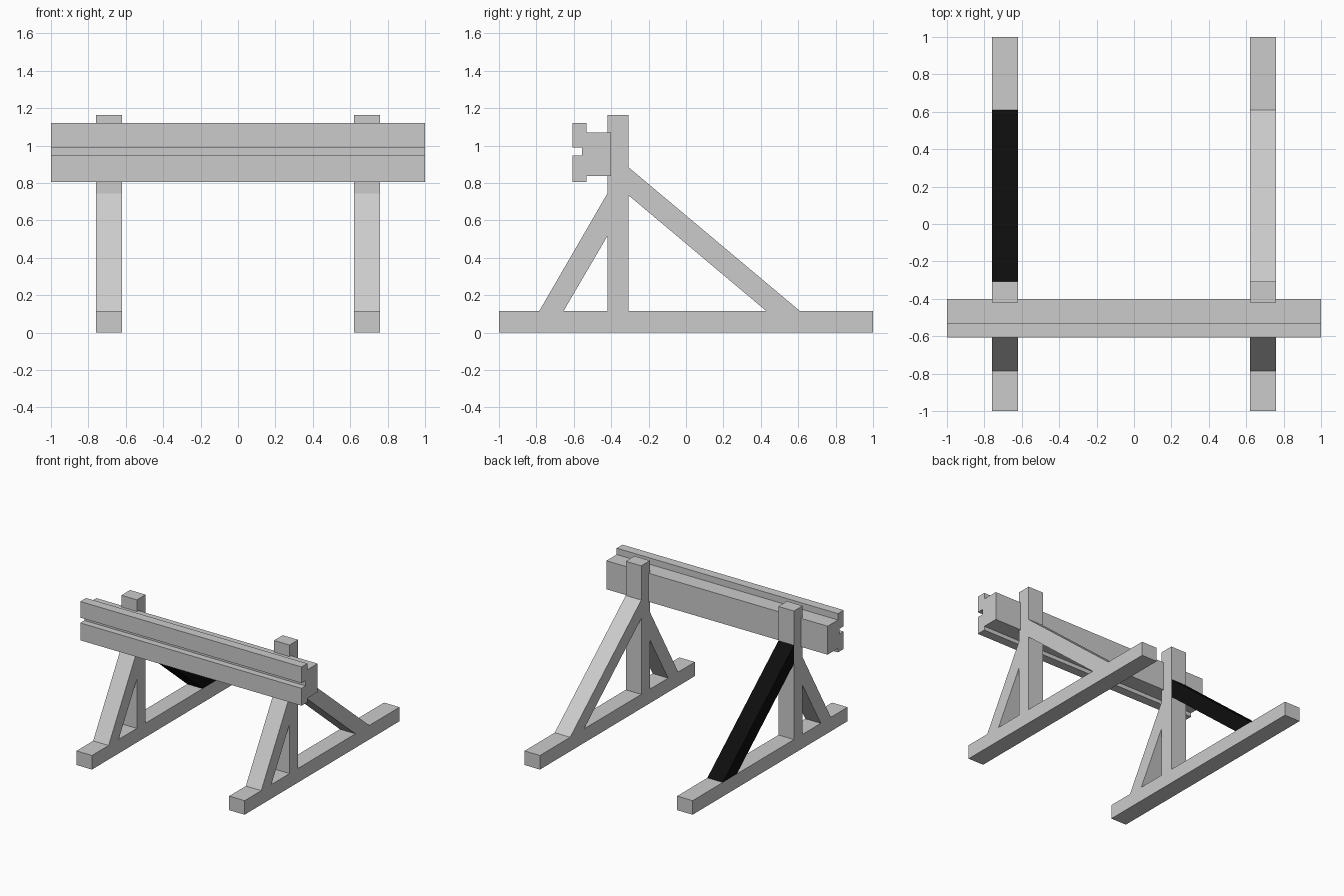
import bpy
import bmesh

if "Cube" in bpy.data.objects:
    bpy.data.objects.remove(bpy.data.objects["Cube"])


def extrude_x(name, profile, x0, x1, material=None):
    """Solid from a (y, z) outline, extruded along x."""
    bm = bmesh.new()
    face = bm.faces.new([bm.verts.new((x0, y, z)) for y, z in profile])
    ext = bmesh.ops.extrude_face_region(bm, geom=[face])
    moved = [v for v in ext["geom"] if isinstance(v, bmesh.types.BMVert)]
    bmesh.ops.translate(bm, verts=moved, vec=(x1 - x0, 0, 0))
    bmesh.ops.recalc_face_normals(bm, faces=bm.faces)
    mesh = bpy.data.meshes.new(name)
    bm.to_mesh(mesh)
    bm.free()
    obj = bpy.data.objects.new(name, mesh)
    bpy.context.collection.objects.link(obj)
    if material:
        mesh.materials.append(material)
    return obj


def rect(y0, y1, z0, z1):
    return [(y0, z0), (y1, z0), (y1, z1), (y0, z1)]


black = bpy.data.materials.new("black")
black.diffuse_color = (0.004, 0.004, 0.004, 1)
black.use_nodes = True
black.node_tree.nodes["Principled BSDF"].inputs["Base Color"].default_value = black.diffuse_color

BASE_TOP = 0.115
POST_FRONT, POST_BACK = -0.42, -0.308

# Two side frames: ground rail, post, front and back braces
for side, cx in (("left", -0.69), ("right", 0.69)):
    x0, x1 = cx - 0.07, cx + 0.07
    extrude_x(f"{side}_ground_rail", rect(-1, 1, 0, BASE_TOP), x0, x1)
    extrude_x(f"{side}_post", rect(POST_FRONT, POST_BACK, BASE_TOP, 1.165), x0, x1)
    extrude_x(f"{side}_front_brace",
              [(-0.785, BASE_TOP), (-0.655, BASE_TOP),
               (POST_FRONT, 0.517), (POST_FRONT, 0.745)], x0, x1)
    extrude_x(f"{side}_back_brace",
              [(0.43, BASE_TOP), (0.61, BASE_TOP),
               (POST_BACK, 0.885), (POST_BACK, 0.735)], x0, x1,
              black if side == "left" else None)

# Cross beam with a stepped, grooved front
extrude_x("buffer_beam",
          [(-0.608, 0.805), (-0.533, 0.805), (-0.533, 0.837), (-0.4, 0.837),
           (-0.4, 1.07), (-0.533, 1.07), (-0.533, 1.122), (-0.608, 1.122),
           (-0.608, 0.99), (-0.555, 0.99), (-0.555, 0.947), (-0.608, 0.947)],
          -1, 1)
